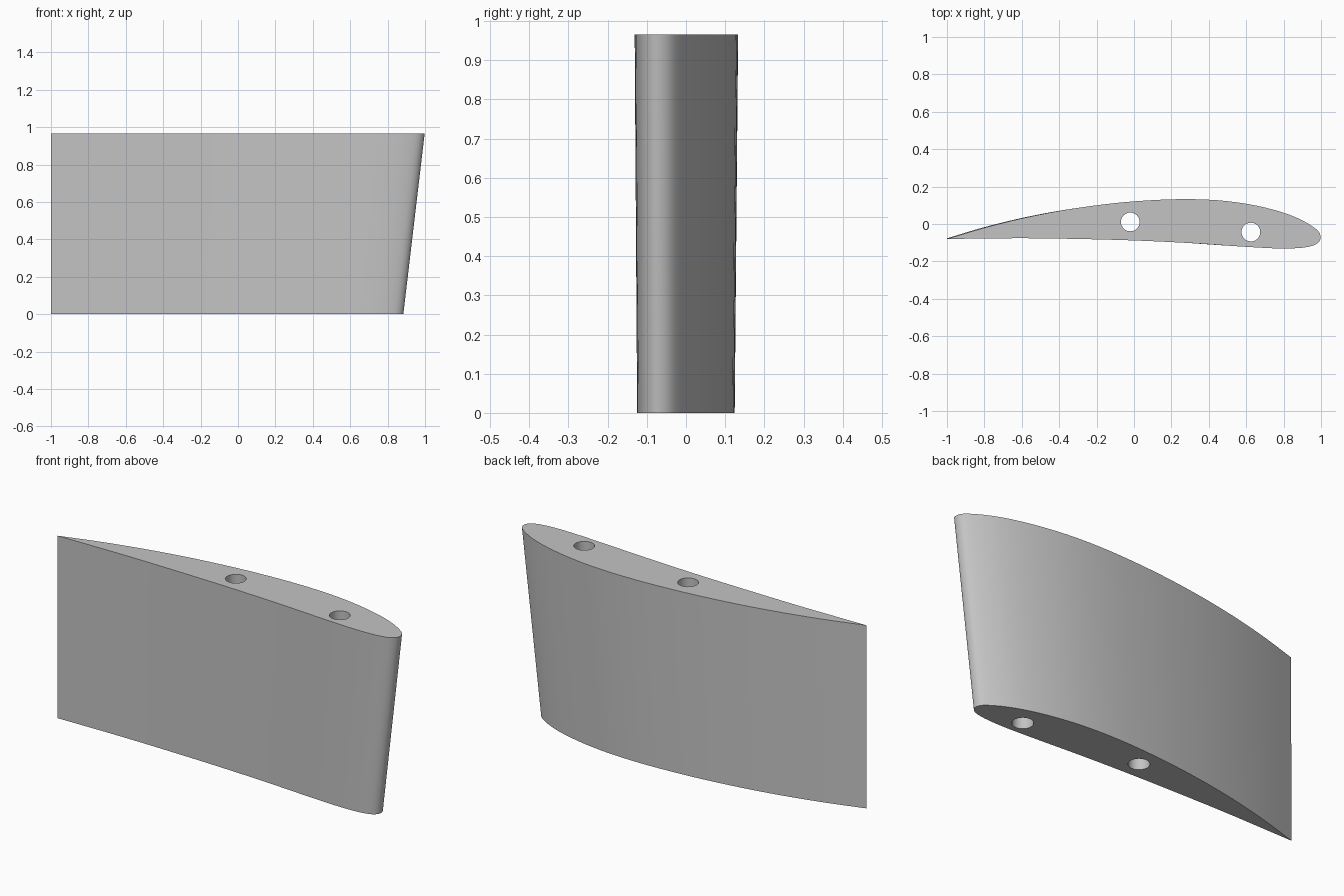
import bpy, bmesh
from mathutils import Vector

if "Cube" in bpy.data.objects:
    bpy.data.objects.remove(bpy.data.objects["Cube"], do_unlink=True)

HEIGHT = 0.965
TAPER = 0.943          # chord at the bottom relative to the top
PIVOT = (-1.0, -0.02)  # the taper keeps the trailing edge upright

grey = bpy.data.materials.new("light_grey")
grey.use_nodes = True
colour = (0.55, 0.55, 0.55, 1)
grey.diffuse_color = colour
grey.node_tree.nodes["Principled BSDF"].inputs["Base Color"].default_value = colour

# Aerofoil section: trailing edge, over the back, round the nose, along the front
KEYS = [(-1, -.08), (-.8, -.02), (-.6, .03), (-.4, .07), (-.2, .1), (0, .121),
        (.27, .133), (.5, .122), (.7, .088), (.85, .042), (.95, -.01), (.99, -.045),
        (.997, -.08), (.975, -.107), (.92, -.124), (.8, -.131), (.6, -.122),
        (.3, -.102), (0, -.088), (-.3, -.08), (-.6, -.076), (-1, -.08)]


def smooth_path(keys, steps):
    """Pass a smooth open curve through the key points."""
    p = [Vector(k) for k in keys]
    p = [2 * p[0] - p[1]] + p + [2 * p[-1] - p[-2]]

    def tangent_knot(a, b, t):
        return t + max((b - a).length, 1e-6) ** 0.5

    out = []
    for a, b, c, d in zip(p, p[1:], p[2:], p[3:]):
        t0 = 0
        t1 = tangent_knot(a, b, t0)
        t2 = tangent_knot(b, c, t1)
        t3 = tangent_knot(c, d, t2)
        for i in range(steps):
            t = t1 + (t2 - t1) * i / steps
            ab = a.lerp(b, (t - t0) / (t1 - t0))
            bc = b.lerp(c, (t - t1) / (t2 - t1))
            cd = c.lerp(d, (t - t2) / (t3 - t2))
            abc = ab.lerp(bc, (t - t0) / (t2 - t0))
            bcd = bc.lerp(cd, (t - t1) / (t3 - t1))
            out.append(abc.lerp(bcd, (t - t1) / (t2 - t1)))
    return out


# Wing body lofted between the smaller bottom and larger top section
section = smooth_path(KEYS, 4)
bm = bmesh.new()
rings = []
for scale, z in ((TAPER, 0), (1, HEIGHT)):
    rings.append([bm.verts.new((PIVOT[0] + (q.x - PIVOT[0]) * scale,
                                PIVOT[1] + (q.y - PIVOT[1]) * scale, z))
                  for q in section])
low, high = rings
for i in range(len(section)):
    j = (i + 1) % len(section)
    bm.faces.new((low[i], low[j], high[j], high[i]))
bm.faces.new(low)
bm.faces.new(high)
bmesh.ops.recalc_face_normals(bm, faces=bm.faces)
mesh = bpy.data.meshes.new("wing_section")
bm.to_mesh(mesh)
bm.free()
wing = bpy.data.objects.new("wing_section", mesh)
bpy.context.collection.objects.link(wing)
mesh.materials.append(grey)

# Two spar holes drilled straight through
bpy.context.view_layer.objects.active = wing
for name, x, y in (("middle_spar_hole", -0.02, 0.011), ("front_spar_hole", 0.625, -0.043)):
    bpy.ops.mesh.primitive_cylinder_add(vertices=32, radius=0.05, depth=HEIGHT * 1.5,
                                        location=(x, y, HEIGHT / 2))
    cutter = bpy.context.object
    cutter.name = name
    cutter.hide_render = True
    cutter.data.materials.append(grey)
    bpy.context.view_layer.objects.active = wing
    cut = wing.modifiers.new(name, "BOOLEAN")
    cut.operation = "DIFFERENCE"
    cut.solver = "EXACT"
    cut.object = cutter
    bpy.ops.object.modifier_apply(modifier=cut.name)
    bpy.data.objects.remove(cutter, do_unlink=True)

bpy.ops.object.select_all(action="DESELECT")
wing.select_set(True)
bpy.context.view_layer.objects.active = wing
bpy.ops.object.shade_smooth_by_angle(angle=0.6)
